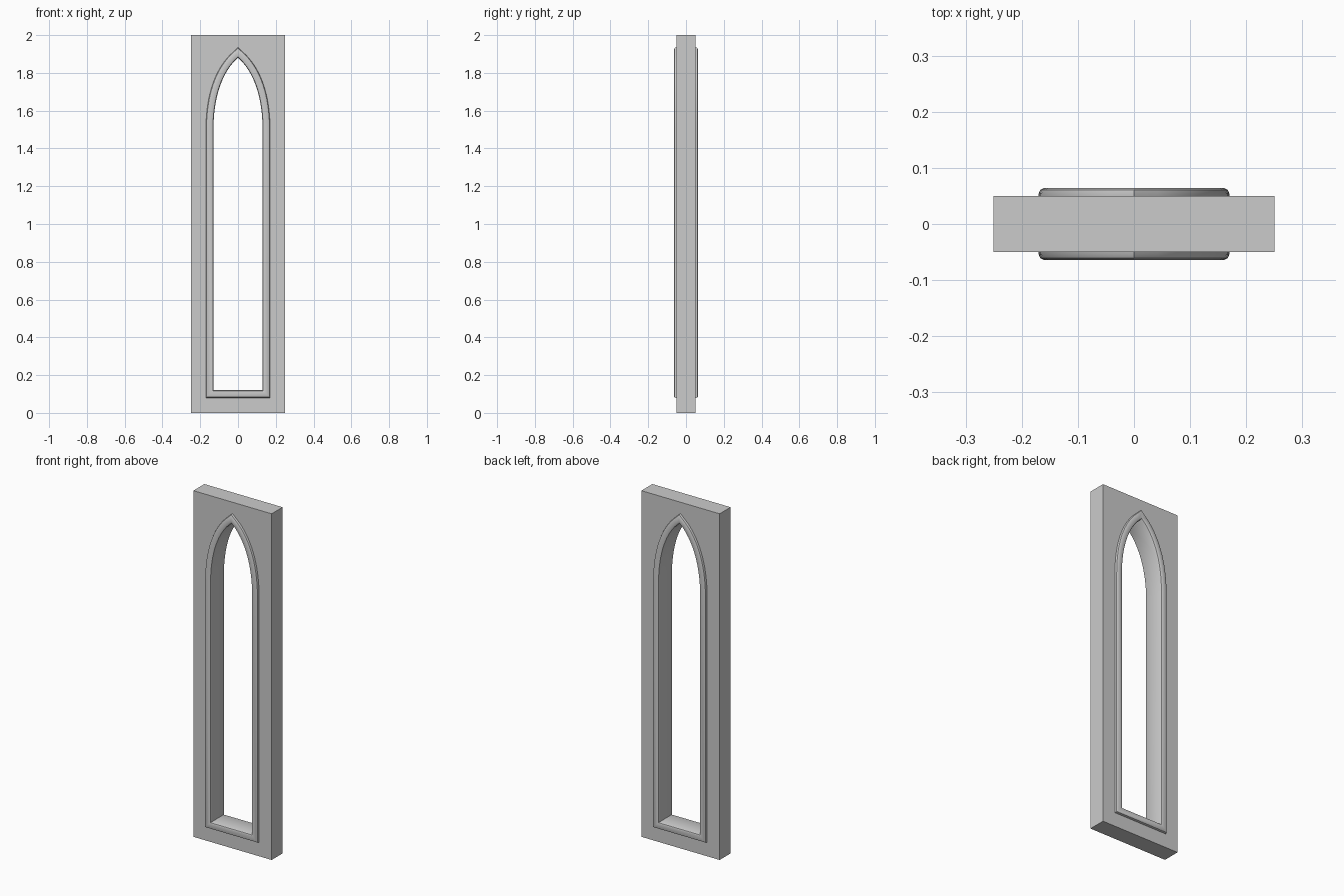
import bpy, bmesh
from mathutils import Vector
from mathutils.geometry import interpolate_bezier

if "Cube" in bpy.data.objects:
    bpy.data.objects.remove(bpy.data.objects["Cube"])


def opening_outline():
    # Right half: sill corner, jamb, curved arch to the apex; then mirrored
    arch = interpolate_bezier(Vector((0.13, 1.50, 0)), Vector((0.13, 1.68, 0)),
                              Vector((0.08, 1.81, 0)), Vector((0, 1.88, 0)), 17)
    right = [Vector((0.13, 0.12))] + [Vector((p.x, p.y)) for p in arch]
    left = [Vector((-p.x, p.y)) for p in reversed(right[:-1])]
    return right + left


def offset(points, d):
    # Mitred outward offset of a counter-clockwise loop
    out = []
    n = len(points)
    for i, p in enumerate(points):
        a = (p - points[i - 1]).normalized()
        b = (points[(i + 1) % n] - p).normalized()
        na, nb = Vector((a.y, -a.x)), Vector((b.y, -b.x))
        out.append(p + (na + nb) * d / (1 + na.dot(nb)))
    return out


def add_ring(bm, points, y):
    return [bm.verts.new((p.x, y, p.y)) for p in points]


def bridge(bm, a, b):
    n = len(a)
    for i in range(n):
        j = (i + 1) % n
        bm.faces.new((a[i], a[j], b[j], b[i]))


def finish(bm, name):
    bmesh.ops.recalc_face_normals(bm, faces=bm.faces)
    mesh = bpy.data.meshes.new(name)
    bm.to_mesh(mesh)
    bm.free()
    obj = bpy.data.objects.new(name, mesh)
    bpy.context.collection.objects.link(obj)
    return obj


outline = opening_outline()

# Flat wall panel with the arched hole, its hole edge hidden in the moulding
bm = bmesh.new()
rect = [Vector(c) for c in ((0.25, 0), (0.25, 2), (-0.25, 2), (-0.25, 0))]
hole = offset(outline, 0.02)
rings = []
for y in (-0.05, 0.05):
    pair = [add_ring(bm, rect, y), add_ring(bm, hole, y)]
    edges = [bm.edges.new((r[i - 1], r[i])) for r in pair for i in range(len(r))]
    bmesh.ops.triangle_fill(bm, edges=edges, use_beauty=True)
    rings.append(pair)
for k in range(2):
    bridge(bm, rings[0][k], rings[1][k])
finish(bm, "wall_panel")

# Moulding: rounded cross-section (offset, depth) swept around the opening
half = [(0.0, 0.054), (0.003, 0.061), (0.009, 0.064),
        (0.031, 0.064), (0.037, 0.061), (0.04, 0.054), (0.04, 0.045)]
section = half + [(d, -y) for d, y in reversed(half)]
bm = bmesh.new()
loops = [add_ring(bm, offset(outline, d), y) for d, y in section]
for i in range(len(loops)):
    bridge(bm, loops[i - 1], loops[i])
frame = finish(bm, "window_moulding")
bpy.context.view_layer.objects.active = frame
frame.select_set(True)
bpy.ops.object.shade_smooth_by_angle(angle=0.6)
